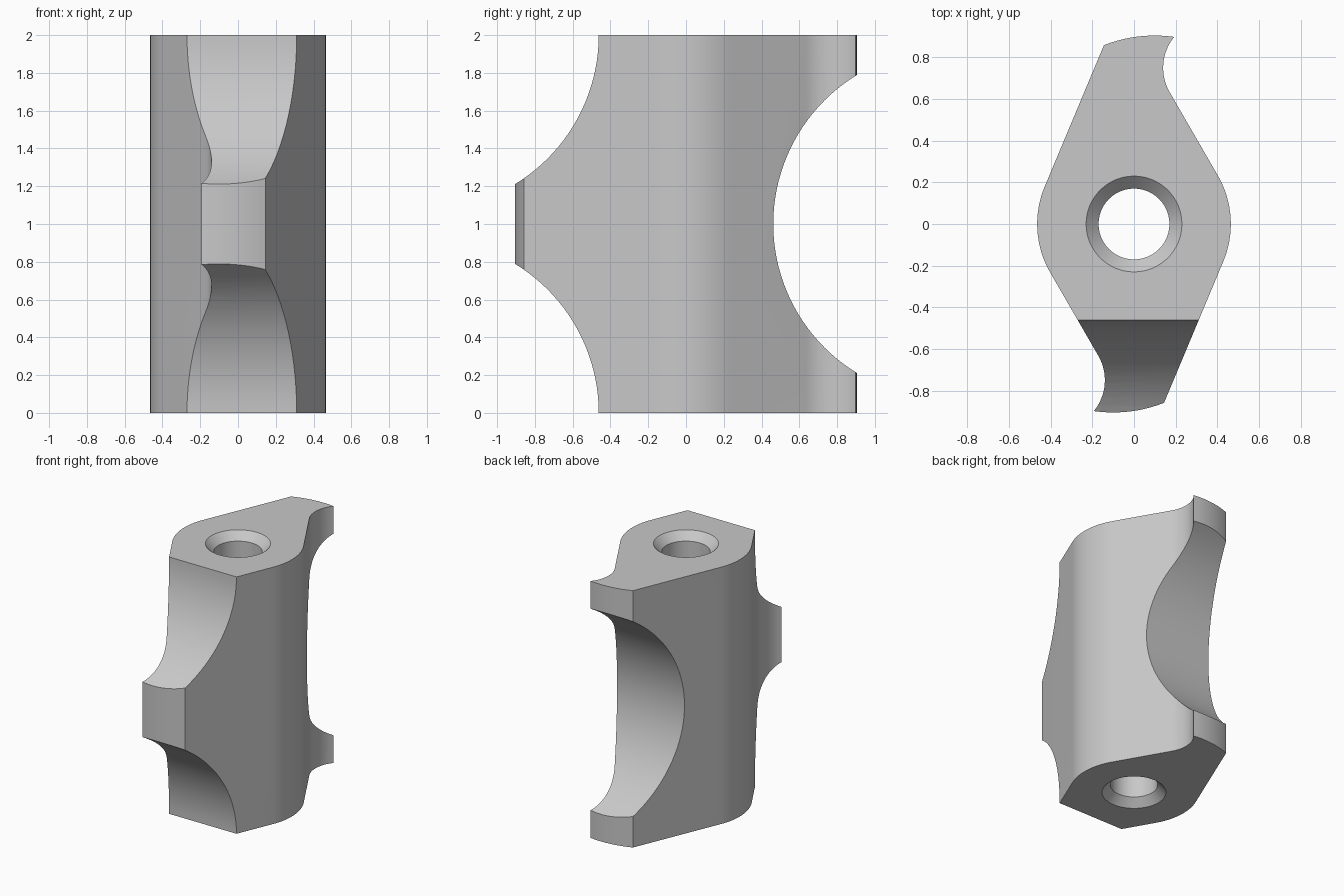
import bpy, bmesh
from math import radians, cos, sin, tau
from mathutils import Vector, Matrix

HEIGHT = 2.0

if "Cube" in bpy.data.objects:
    bpy.data.objects.remove(bpy.data.objects["Cube"], do_unlink=True)

grey = bpy.data.materials.new("plain grey")
grey.use_nodes = True
colour = (0.58, 0.58, 0.58, 1)
grey.diffuse_color = colour
grey.node_tree.nodes["Principled BSDF"].inputs["Base Color"].default_value = colour


def arc(cx, cy, r, start, end, steps):
    """Points on an arc, angles in degrees."""
    angles = [radians(start + (end - start) * i / steps) for i in range(steps + 1)]
    return [Vector((cx + r * cos(a), cy + r * sin(a), 0)) for a in angles]


def make_object(name, bm):
    bmesh.ops.recalc_face_normals(bm, faces=bm.faces)
    mesh = bpy.data.meshes.new(name)
    bm.to_mesh(mesh)
    bm.free()
    mesh.materials.append(grey)
    obj = bpy.data.objects.new(name, mesh)
    bpy.context.collection.objects.link(obj)
    return obj


# Body: half outline (round flank, hooked tip, tip end), turned for the other half
half = arc(0, 0, 0.465, -22.7, 30, 16)
half += arc(0.375, 0.75, 0.235, 210, 141, 16)
half += arc(0.10, 0.238, 0.667, 82, 111.5, 10)
outline = half + [Vector((-p.x, -p.y, 0)) for p in half]
bm = bmesh.new()
base = bm.faces.new([bm.verts.new(p) for p in outline])
top = bmesh.ops.extrude_face_region(bm, geom=[base])
bmesh.ops.translate(bm, vec=(0, 0, HEIGHT),
                    verts=[v for v in top["geom"] if isinstance(v, bmesh.types.BMVert)])
body = make_object("hooked_body", bm)

# Cutters: round scoops across the front corners and the back middle
cutters = []
for name, y, z in (("front_lower_scoop", -1.386, 0),
                   ("front_upper_scoop", -1.386, HEIGHT),
                   ("back_scoop", 1.386, HEIGHT / 2)):
    bm = bmesh.new()
    bmesh.ops.create_cone(bm, cap_ends=True, segments=128, radius1=0.924, radius2=0.924,
                          depth=2, matrix=Matrix.Translation((0, y, z)) @ Matrix.Rotation(tau / 4, 4, 'Y'))
    cutters.append(make_object(name, bm))

# Cutter: bore with a countersink at each end
bm = bmesh.new()
profile = [(0, -0.02), (0.25, -0.02), (0.17, 0.06),
           (0.17, HEIGHT - 0.06), (0.25, HEIGHT + 0.02), (0, HEIGHT + 0.02)]
verts = [bm.verts.new((r, 0, z)) for r, z in profile]
edges = [bm.edges.new(pair) for pair in zip(verts, verts[1:])]
bmesh.ops.spin(bm, geom=verts + edges, cent=(0, 0, 0), axis=(0, 0, 1), angle=tau, steps=64)
bmesh.ops.remove_doubles(bm, verts=bm.verts, dist=0.0001)
cutters.append(make_object("bore", bm))

# Cut the body and drop the cutters
for cutter in cutters:
    mod = body.modifiers.new(cutter.name, 'BOOLEAN')
    mod.operation = 'DIFFERENCE'
    mod.solver = 'EXACT'
    mod.object = cutter
bpy.context.view_layer.update()
result = bpy.data.meshes.new_from_object(body.evaluated_get(bpy.context.evaluated_depsgraph_get()))
body.modifiers.clear()
body.data = result
for cutter in cutters:
    bpy.data.objects.remove(cutter, do_unlink=True)

# Smooth curved walls, crisp edges
bpy.ops.object.select_all(action='DESELECT')
body.select_set(True)
bpy.context.view_layer.objects.active = body
bpy.ops.object.shade_smooth_by_angle(angle=radians(25))
